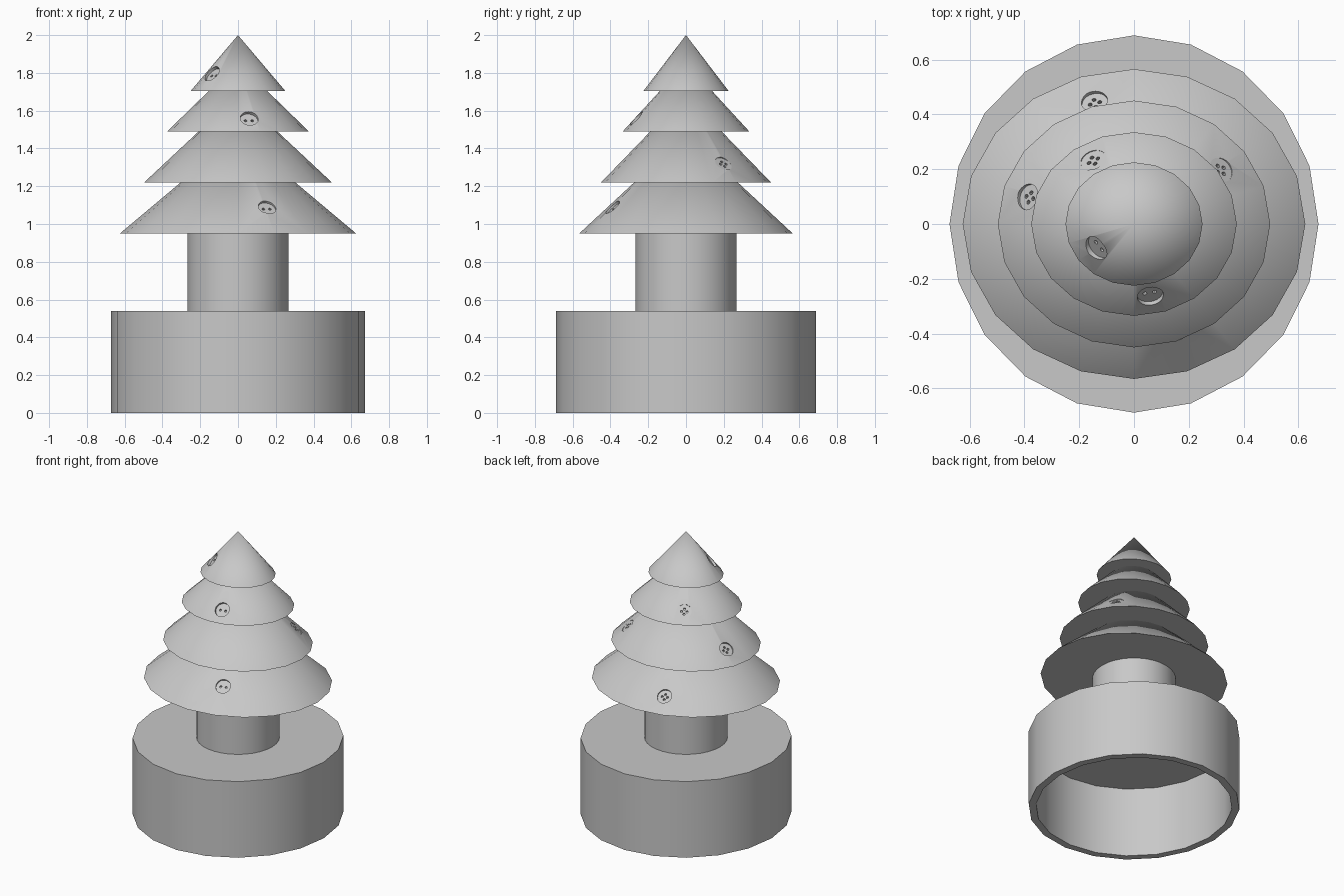
import bpy
import bmesh
import math
from mathutils import Vector, Matrix

cube = bpy.data.objects.get("Cube")
if cube:
    bpy.data.objects.remove(cube, do_unlink=True)

grey = bpy.data.materials.new("light_grey")
grey.use_nodes = True
grey.diffuse_color = (0.58, 0.58, 0.58, 1)
grey.node_tree.nodes["Principled BSDF"].inputs["Base Color"].default_value = (0.58, 0.58, 0.58, 1)

SIDES = 20


def activate(obj):
    bpy.ops.object.select_all(action='DESELECT')
    obj.select_set(True)
    bpy.context.view_layer.objects.active = obj


def cone(name, rx, ry, z0, z1, tip=0.0, sides=SIDES):
    """Elliptical cone, or a cylinder when tip is 1."""
    bm = bmesh.new()
    bmesh.ops.create_cone(bm, cap_ends=True, segments=sides,
                          radius1=1, radius2=tip, depth=1)
    bmesh.ops.scale(bm, vec=(rx, ry, z1 - z0), verts=bm.verts)
    bmesh.ops.translate(bm, vec=(0, 0, (z0 + z1) / 2), verts=bm.verts)
    mesh = bpy.data.meshes.new(name)
    bm.to_mesh(mesh)
    bm.free()
    obj = bpy.data.objects.new(name, mesh)
    bpy.context.collection.objects.link(obj)
    mesh.materials.append(grey)
    return obj


def cut(target, cutter):
    mod = target.modifiers.new("cut", 'BOOLEAN')
    mod.operation = 'DIFFERENCE'
    mod.solver = 'EXACT'
    mod.object = cutter
    activate(target)
    bpy.ops.object.modifier_apply(modifier=mod.name)
    bpy.data.objects.remove(cutter, do_unlink=True)


def smooth(obj):
    activate(obj)
    bpy.ops.object.shade_smooth_by_angle(angle=math.radians(30))


def button(tier, rx, ry, z0, z1, x, y, depth, holes):
    """Sink a round button with thread holes into a tier's slope."""
    frac = math.hypot(x / rx, y / ry)
    height = z1 - z0
    point = Vector((x, y, z1 - frac * height))
    normal = Vector((x / rx ** 2, y / ry ** 2, frac / height)).normalized()
    across = Vector((0, 0, 1)).cross(normal).normalized()
    frame = Matrix((across, normal.cross(across), normal)).transposed().to_4x4()
    place = Matrix.Translation(point) @ frame
    recess = cone("recess_cutter", 0.048, 0.048, -depth, 0.06, 1, 24)
    recess.data.transform(place)
    cut(tier, recess)
    for i in range(holes):
        a = math.tau * i / holes
        hole = cone("hole_cutter", 0.008, 0.008, -depth - 0.015, 0.05, 1, 8)
        spot = Matrix.Translation((0.018 * math.cos(a), 0.018 * math.sin(a), 0))
        hole.data.transform(place @ spot)
        cut(tier, hole)


# Hollow pot, open underneath
pot = cone("pot", 0.673, 0.688, 0, 0.54, 1)
cut(pot, cone("pot_cutter", 0.625, 0.64, -0.1, 0.495, 1))
smooth(pot)

# Trunk
smooth(cone("trunk", 0.268, 0.268, 0.54, 0.96, 1, 32))

# Foliage tiers: rx, ry, rim z, apex z, then buttons as x, y, depth, holes
tiers = {
    "bottom_tier": (0.625, 0.565, 0.95, 1.475,
                    [(0.155, -0.39, 0.015, 2), (-0.145, 0.45, 0.015, 4)]),
    "lower_tier": (0.497, 0.45, 1.22, 1.685,
                   [(0.32, 0.2, 0.006, 4), (-0.39, 0.1, 0.015, 4)]),
    "upper_tier": (0.375, 0.335, 1.49, 1.855,
                   [(0.06, -0.265, 0.02, 2), (-0.15, 0.235, 0.006, 4)]),
    "top_tier": (0.25, 0.225, 1.705, 2.0,
                 [(-0.14, -0.09, 0.02, 2)]),
}
for name, (rx, ry, z0, z1, buttons) in tiers.items():
    tier = cone(name, rx, ry, z0, z1)
    for x, y, depth, holes in buttons:
        button(tier, rx, ry, z0, z1, x, y, depth, holes)
    smooth(tier)
